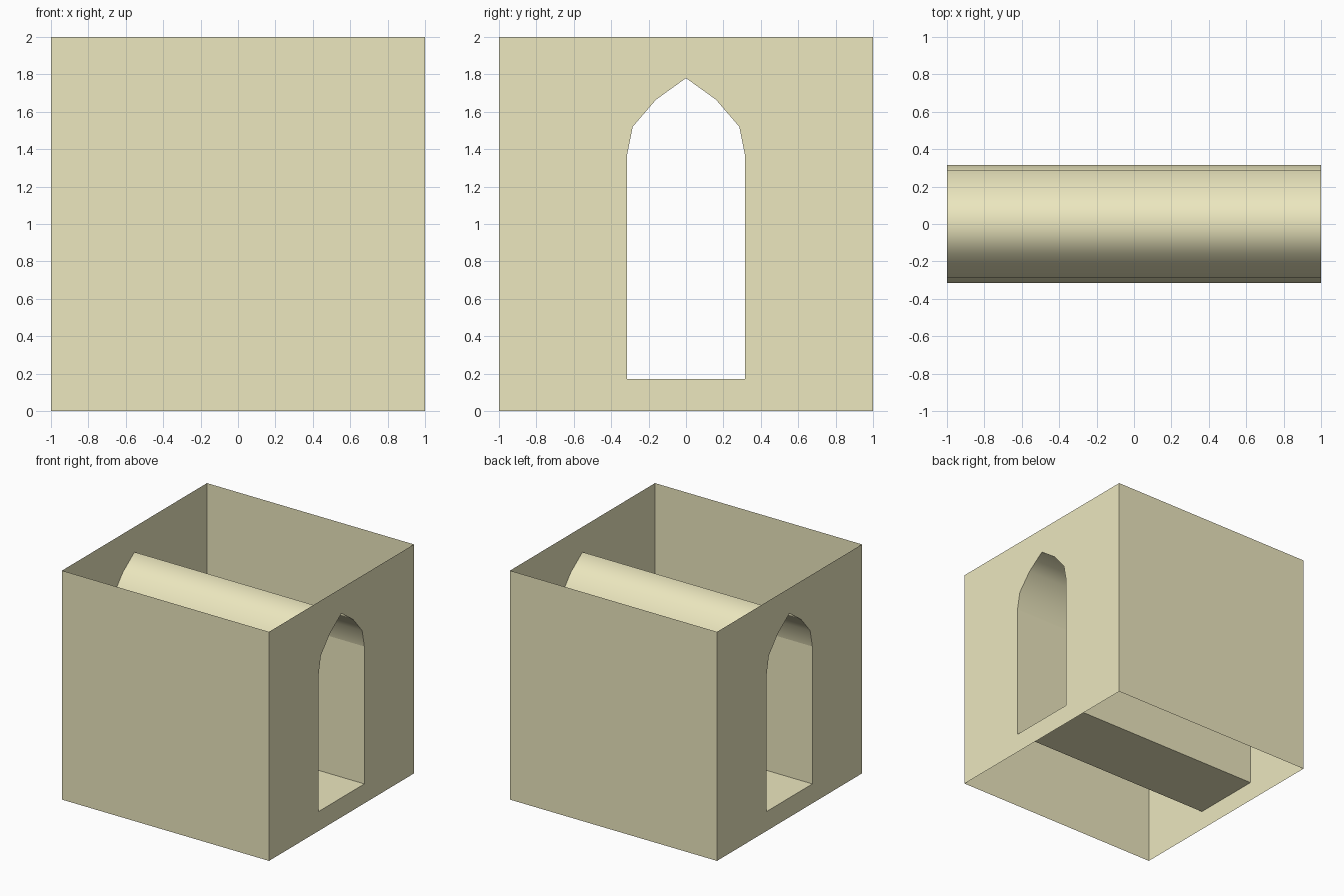
import bpy, bmesh

if "Cube" in bpy.data.objects:
    bpy.data.objects.remove(bpy.data.objects["Cube"])

# Right half of the pointed arch opening (y, z), bottom centre to apex
HALF = [(0, 0.17), (0.315, 0.17), (0.315, 1.37), (0.285, 1.52), (0.16, 1.665), (0, 1.78)]
LOOP = HALF[1:] + [(-y, z) for y, z in HALF[-2:0:-1]]

mat = bpy.data.materials.new("sandstone")
mat.diffuse_color = (0.84, 0.80, 0.52, 1)
mat.use_nodes = True
mat.node_tree.nodes["Principled BSDF"].inputs["Base Color"].default_value = mat.diffuse_color


def make_part(name, faces, smooth=()):
    bm = bmesh.new()
    for i, pts in enumerate(faces):
        f = bm.faces.new([bm.verts.new(p) for p in pts])
        f.smooth = i in smooth
    bmesh.ops.remove_doubles(bm, verts=bm.verts, dist=1e-4)
    me = bpy.data.meshes.new(name)
    bm.to_mesh(me)
    bm.free()
    me.materials.append(mat)
    ob = bpy.data.objects.new(name, me)
    bpy.context.collection.objects.link(ob)
    return ob


# Plain front and back walls, open above and below
for name, s in (("front_wall", -1), ("back_wall", 1)):
    make_part(name, [[(s, s, 0), (-s, s, 0), (-s, s, 2), (s, s, 2)][::-1 if s < 0 else 1][::-1 if s < 0 else 1]])

# End walls, each two mirrored halves around the arch opening
outline = [(1, 0), (1, 2), (0, 2)] + HALF[::-1] + [(0, 0)]
for name, s in (("left_arch_wall", -1), ("right_arch_wall", 1)):
    halves = []
    for m in (1, -1):
        pts = [(s, m * y, z) for y, z in outline]
        halves.append(pts if s * m > 0 else pts[::-1])
    make_part(name, halves)

# Tunnel lining: faces look into the passage, vault smooth, floor and sides flat
tunnel = []
for i, (y0, z0) in enumerate(LOOP):
    y1, z1 = LOOP[(i + 1) % len(LOOP)]
    tunnel.append([(-1, y0, z0), (-1, y1, z1), (1, y1, z1), (1, y0, z0)])
n = len(tunnel)
make_part("tunnel_lining", tunnel, smooth=range(1, n - 2))
